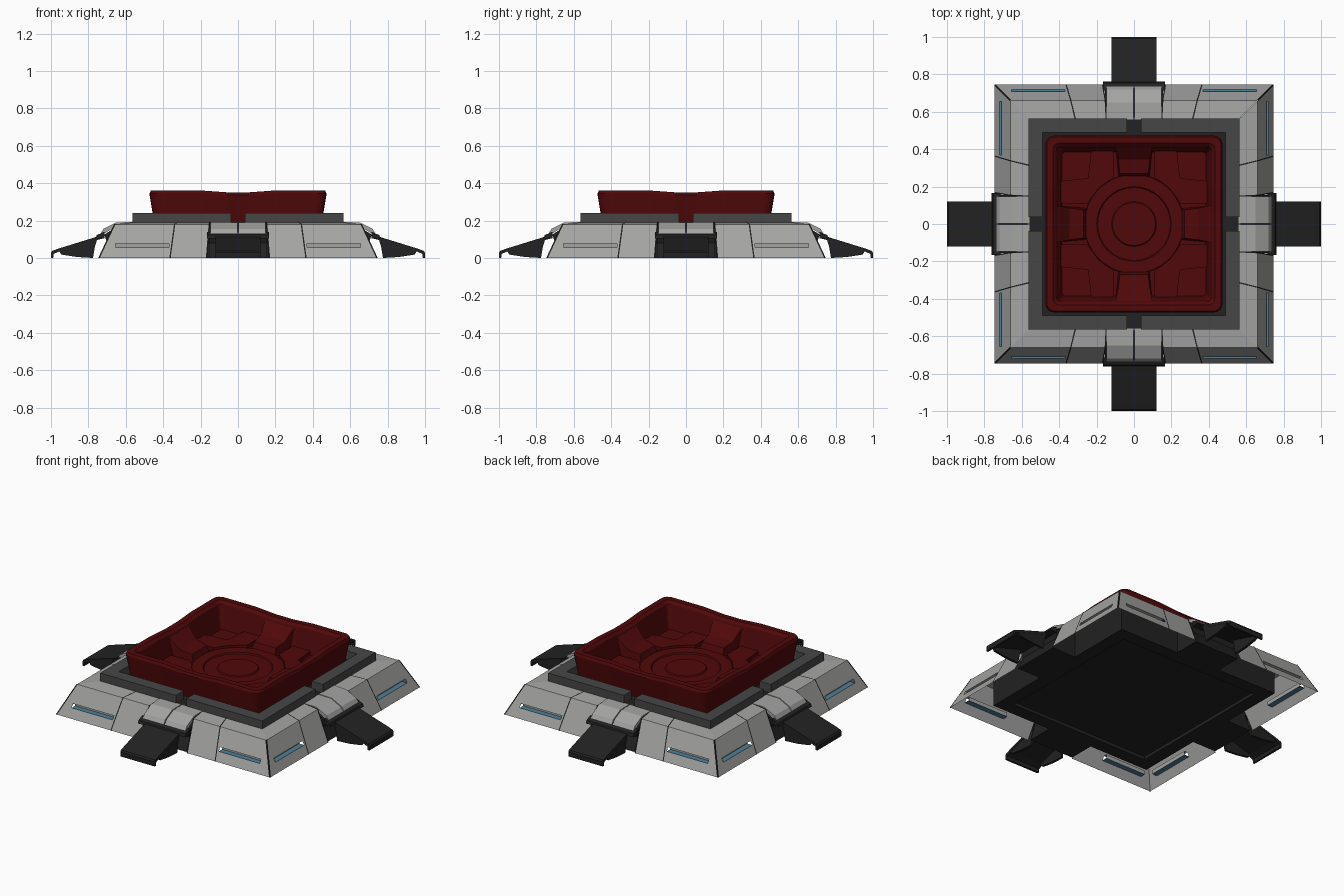
import bpy, bmesh, math

if "Cube" in bpy.data.objects:
    bpy.data.objects.remove(bpy.data.objects["Cube"])

def material(name, rgb):
    m = bpy.data.materials.new(name)
    m.diffuse_color = (*rgb, 1)
    m.use_nodes = True
    m.node_tree.nodes["Principled BSDF"].inputs["Base Color"].default_value = m.diffuse_color
    return m

GREY = material("light grey panel", (0.37, 0.375, 0.365))
DARK = material("dark grey frame", (0.062, 0.062, 0.062))
BLACK = material("black metal", (0.016, 0.016, 0.017))
RED = material("deep red", (0.082, 0.0025, 0.003))
BLUE = material("blue light", (0.08, 0.21, 0.31))
SIDES = ("front", "right", "back", "left")


def finish(bm, name, mat, four=False):
    """Turn a bmesh into one object, or four turned about the centre."""
    bmesh.ops.recalc_face_normals(bm, faces=bm.faces)
    me = bpy.data.meshes.new(name)
    bm.to_mesh(me)
    bm.free()
    me.materials.append(mat)
    for k in range(4 if four else 1):
        ob = bpy.data.objects.new(f"{SIDES[k]}_{name}" if four else name, me)
        ob.rotation_euler.z = k * math.pi / 2
        bpy.context.collection.objects.link(ob)


def solid(bm, a, b):
    """Closed prism between two matching outlines."""
    va, vb = [bm.verts.new(p) for p in a], [bm.verts.new(p) for p in b]
    bm.faces.new(va)
    bm.faces.new(vb[::-1])
    for i in range(len(va)):
        j = (i + 1) % len(va)
        bm.faces.new((va[i], vb[i], vb[j], va[j]))


def slice_x(bm, profile, x0, x1):
    """Extrude a (distance out, height) profile sideways on the front side."""
    solid(bm, [(x0, -r, z) for r, z in profile], [(x1, -r, z) for r, z in profile])


def slab_z(bm, outline, z0, z1):
    solid(bm, [(x, y, z0) for x, y in outline], [(x, y, z1) for x, y in outline])


def loft(bm, rings):
    """Skin a list of rings and cap both ends."""
    rows = [[bm.verts.new(p) for p in r] for r in rings]
    for a, b in zip(rows, rows[1:]):
        for i in range(len(a)):
            j = (i + 1) % len(a)
            bm.faces.new((a[i], a[j], b[j], b[i]))
    bm.faces.new(rows[0])
    bm.faces.new(rows[-1][::-1])


def rounded_ring(h, rad, z, dip=0.0):
    pts = []
    for k in range(4):
        side = [(t, -h, z - (dip if abs(t) < 0.1 else 0)) for t in (-0.2, -0.06, 0.06, 0.2)]
        for i in range(5):
            a = -math.pi / 2 + i * math.pi / 8
            side.append((h - rad + rad * math.cos(a), -h + rad + rad * math.sin(a), z))
        c, s = round(math.cos(k * math.pi / 2)), round(math.sin(k * math.pi / 2))
        pts += [(c * x - s * y, s * x + c * y, zz) for x, y, zz in side]
    return pts


def square(h, z):
    return [(-h, -h, z), (h, -h, z), (h, h, z), (-h, h, z)]


def strip(bm, prof, lefts, rights):
    """Open sheet following a profile between two sideways limits."""
    rows = [(bm.verts.new((l, -r, z)), bm.verts.new((q, -r, z)))
            for (r, z), l, q in zip(prof, lefts, rights)]
    for a, b in zip(rows, rows[1:]):
        bm.faces.new((a[0], a[1], b[1], b[0]))


# underside block with a shallow recess below
bm = bmesh.new()
loft(bm, [square(0.487, 0.02), square(0.487, 0), square(0.57, 0), square(0.57, 0.186)])
finish(bm, "base_block", BLACK)

# sloped outer skirt, thin sheet, open in the middle, with a light slot each half
def skirt_r(z):
    return 0.745 - z * 0.085 / 0.18

SK = [(0.745, 0), (0.66, 0.18), (0.56, 0.19)]
SEAM = (0.36, 0.335, 0.31)
EDGE = (0.165, 0.15, 0.145)
A, B = 0.37, 0.655          # slot ends
Z0, Z1 = 0.055, 0.078       # slot bottom and top
LIP, BROW, BACK = (skirt_r(Z0), Z0), (skirt_r(Z1), Z1), skirt_r(Z1) - 0.022
bm = bmesh.new()
for s in (-1, 1):
    a3, b3 = [s * A] * 3, [s * B] * 3
    strip(bm, SK, [s * e for e in EDGE], a3)
    strip(bm, [SK[0], LIP], a3, b3)
    strip(bm, [BROW, SK[1]], a3, b3)
    strip(bm, SK[:2], b3, [s * r for r, z in SK])
    strip(bm, SK[1:], a3, [s * r for r, z in SK[1:]])
    strip(bm, [(BACK, Z0), (BACK, Z1), BROW], a3, b3)
finish(bm, "skirt", GREY, True)

# blue light ledges inside the slots
bm = bmesh.new()
for s in (-1, 1):
    slice_x(bm, [LIP, (LIP[0] + 0.001, Z0 - 0.002), (BACK, Z0 - 0.002), (BACK, Z0 + 0.001)], s * A, s * B)
finish(bm, "light_ledges", BLUE, True)

# dark seams between skirt panels and along corners
OUT = [(0.747, 0), (0.662, 0.182), (0.56, 0.192)]
bm = bmesh.new()
for s in (-1, 1):
    for line in (SEAM, EDGE):
        strip(bm, OUT, [s * e for e in line], [s * (e + 0.007) for e in line])
    strip(bm, OUT[:2], [s * (r - 0.008) for r, z in OUT[:2]], [s * r for r, z in OUT[:2]])
finish(bm, "skirt_seams", BLACK, True)

# grey hood over each leg, in two halves with a seam
bm = bmesh.new()
hood = [(0.56, 0.192), (0.65, 0.19), (0.72, 0.155), (0.735, 0.13),
        (0.725, 0.125), (0.65, 0.17), (0.56, 0.175)]
for s in (-1, 1):
    slice_x(bm, hood, s * 0.003, s * 0.148)
finish(bm, "leg_hood", GREY, True)

# hinge housing and cross bar
bm = bmesh.new()
slice_x(bm, [(0.565, 0), (0.735, 0), (0.7, 0.08), (0.715, 0.125), (0.65, 0.165), (0.565, 0.175)], -0.155, 0.155)
slice_x(bm, [(0.715, 0.105), (0.762, 0.105), (0.755, 0.122), (0.715, 0.14)], -0.165, 0.165)
finish(bm, "leg_hinge", BLACK, True)

# folded-plate legs, hollow below
bm = bmesh.new()
slice_x(bm, [(0.72, 0.125), (0.75, 0.115), (0.96, 0.05), (0.993, 0.038), (1, 0.028), (1, 0),
             (0.988, 0), (0.985, 0.022), (0.95, 0.037), (0.745, 0.098), (0.72, 0.105)], -0.12, 0.12)
for s in (-1, 1):
    slice_x(bm, [(0.75, 0.11), (0.96, 0.045), (0.945, 0.018), (0.86, 0.005), (0.775, 0), (0.765, 0.06)],
            s * 0.104, s * 0.119)
finish(bm, "leg", BLACK, True)

# raised frame: four L-shaped corners with gaps between
bm = bmesh.new()
slab_z(bm, [(0.037, -0.565), (0.565, -0.565), (0.565, -0.037),
            (0.488, -0.037), (0.488, -0.488), (0.037, -0.488)], 0.18, 0.24)
finish(bm, "frame_corner", DARK, True)

# red tub with wavy rim
bm = bmesh.new()
loft(bm, [rounded_ring(0.448, 0.04, 0.187),
          rounded_ring(0.473, 0.045, 0.345, 0.008),
          rounded_ring(0.466, 0.042, 0.361, 0.01), rounded_ring(0.432, 0.03, 0.361, 0.01),
          rounded_ring(0.415, 0.025, 0.345, 0.01), rounded_ring(0.385, 0.02, 0.202)])
finish(bm, "tub", RED)

# tapered buttresses inside the tub walls
bm = bmesh.new()
rows = [(0.418, 0.33, 0.1), (0.345, 0.262, 0.085), (0.27, 0.248, 0.075), (0.25, 0.19, 0.085), (0.418, 0.19, 0.1)]
solid(bm, [(-w, -r, z) for r, z, w in rows], [(w, -r, z) for r, z, w in rows])
finish(bm, "tub_buttress", RED, True)

# raised corner floor pads around the round dish
bm = bmesh.new()
slab_z(bm, [(0.11, -0.25), (0.11, -0.39), (0.23, -0.39), (0.245, -0.245),
            (0.39, -0.23), (0.39, -0.11), (0.25, -0.11), (0.19, -0.19)], 0.195, 0.226)
finish(bm, "tub_floor_pad", RED, True)

# stepped round dish in the tub floor
def circle(r, z):
    return [(r * math.cos(i * math.pi / 16), r * math.sin(i * math.pi / 16), z) for i in range(32)]

bm = bmesh.new()
loft(bm, [circle(0.27, 0.19), circle(0.265, 0.213), circle(0.2, 0.213), circle(0.195, 0.205),
          circle(0.12, 0.205), circle(0.115, 0.211)])
finish(bm, "tub_dish", RED)
